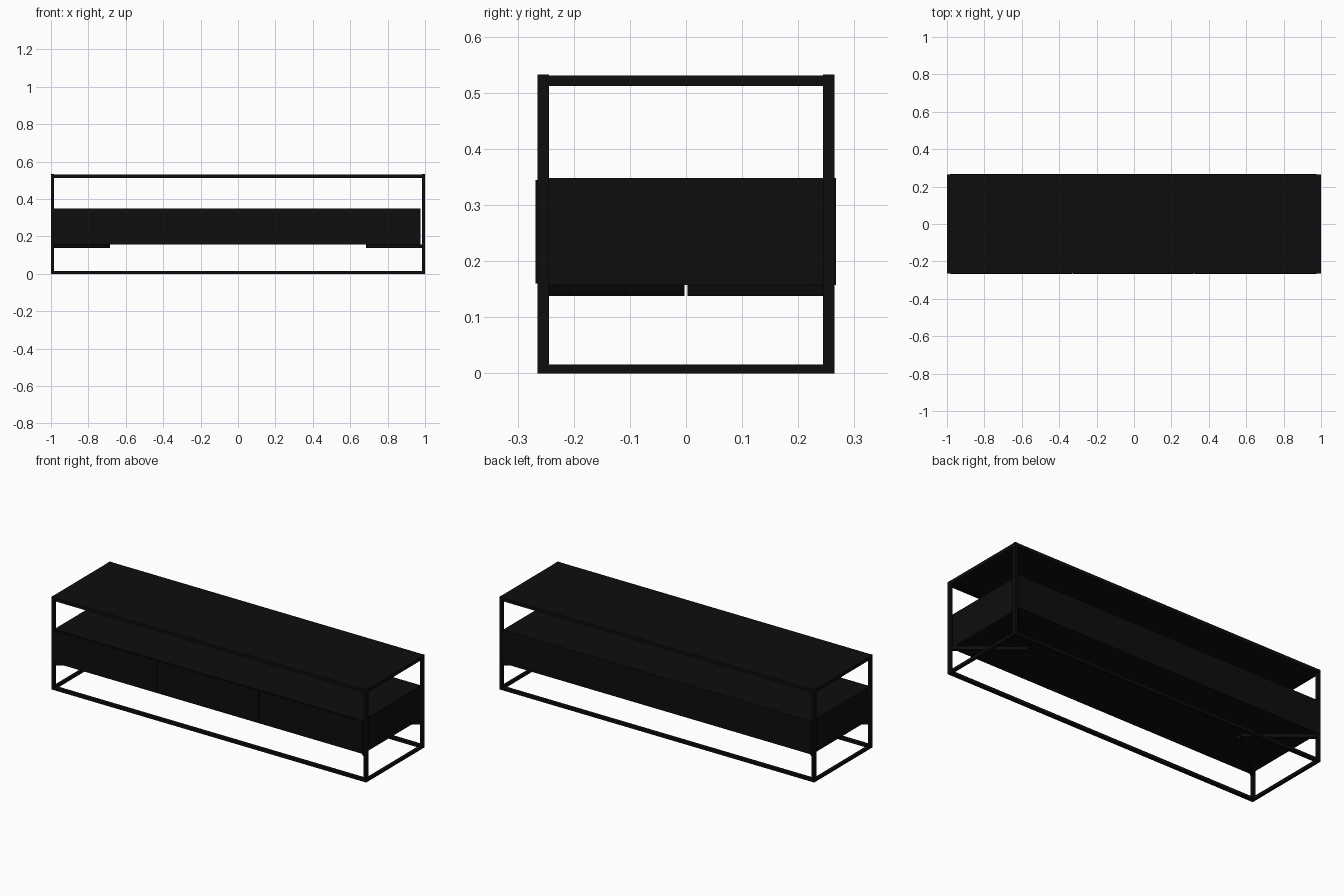
import bpy
from mathutils import Matrix, Vector
import math

if "Cube" in bpy.data.objects:
    bpy.data.objects.remove(bpy.data.objects["Cube"])

black = bpy.data.materials.new("matte black")
black.diffuse_color = (0.004, 0.004, 0.004, 1)
black.use_nodes = True
black.node_tree.nodes["Principled BSDF"].inputs["Base Color"].default_value = black.diffuse_color


def box(name, x0, x1, y0, y1, z0, z1):
    """Axis-aligned box from its limits."""
    bpy.ops.mesh.primitive_cube_add(size=1)
    ob = bpy.context.object
    ob.name = name
    ob.data.transform(Matrix.Translation(((x0 + x1) / 2, (y0 + y1) / 2, (z0 + z1) / 2))
                      @ Matrix.Diagonal((x1 - x0, y1 - y0, z1 - z0, 1)))
    ob.data.materials.append(black)
    return ob


X, Y, H = 1.0, 0.265, 0.532   # outer half sizes and height
BX, BY = 0.016, 0.021         # bar thickness

# Corner posts
for sx in (-1, 1):
    for sy in (-1, 1):
        xs = sorted((sx * X, sx * (X - BX)))
        ys = sorted((sy * Y, sy * (Y - BY)))
        box("corner_post", *xs, *ys, 0, H)

# Bottom and top rails
for label, z0, z1 in (("bottom", 0, 0.016), ("top", 0.512, 0.531)):
    for s in (-1, 1):
        ys = sorted((s * Y, s * (Y - BY)))
        box(label + "_long_rail", -X + BX, X - BX, *ys, z0, z1)
        xs = sorted((s * X, s * (X - BX)))
        box(label + "_side_rail", *xs, -Y + BY, Y - BY, z0, z1)

# Table top set into the top frame
box("table_top", -X + BX, X - BX, -Y + BY, Y - BY, 0.514, 0.531)

# Drawer cabinet hung inside the frame
box("cabinet", -0.985, 0.977, -0.262, 0.267, 0.157, 0.348)

# Three drawer fronts
for x0, x1 in ((-0.982, -0.331), (-0.327, 0.319), (0.323, 0.975)):
    box("drawer_front", x0, x1, -0.268, -0.255, 0.160, 0.344)

# Diagonal struts from each post to the middle, under the cabinet
for sx in (-1, 1):
    for sy in (-1, 1):
        a = Vector((sx * 0.988, sy * 0.252))
        b = Vector((sx * 0.69, sy * 0.010))
        d = b - a
        ob = box("diagonal_strut", 0, d.length, -0.009, 0.009, 0.138, 0.157)
        ob.data.transform(Matrix.Translation((a.x, a.y, 0))
                          @ Matrix.Rotation(math.atan2(d.y, d.x), 4, 'Z'))
